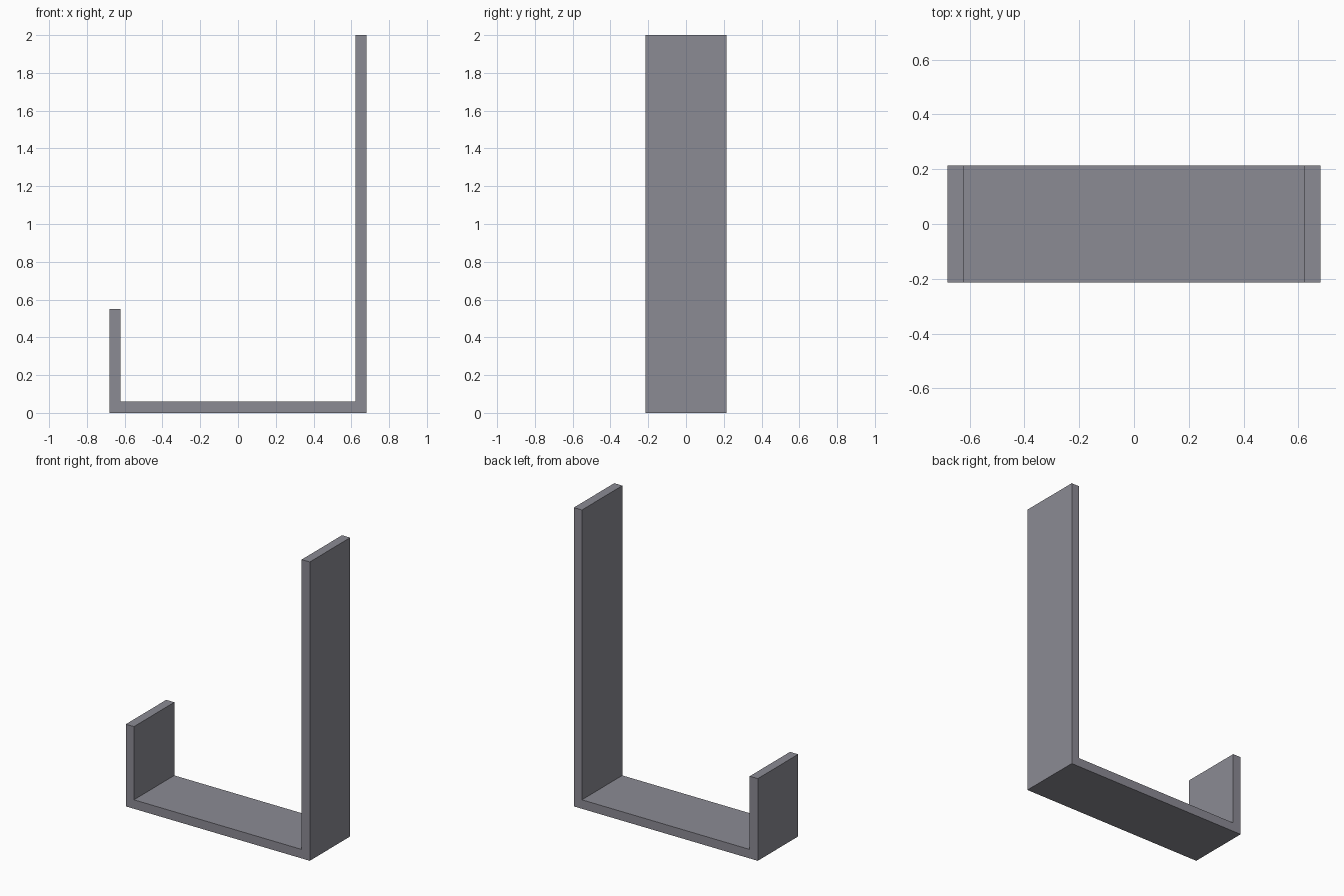
import bpy, bmesh

if "Cube" in bpy.data.objects:
    bpy.data.objects.remove(bpy.data.objects["Cube"])

# Bracket dimensions
W, D, T = 0.681, 0.2135, 0.06   # half width, half depth, thickness
SHORT, TALL = 0.55, 2.0

metal = bpy.data.materials.new("grey metal")
metal.diffuse_color = (0.26, 0.257, 0.296, 1)
metal.use_nodes = True
metal.node_tree.nodes["Principled BSDF"].inputs["Base Color"].default_value = metal.diffuse_color

# J-shaped strip profile, extruded along y
profile = [(-W, 0), (W, 0), (W, TALL), (W - T, TALL),
           (W - T, T), (-W + T, T), (-W + T, SHORT), (-W, SHORT)]
bm = bmesh.new()
face = bm.faces.new([bm.verts.new((x, -D, z)) for x, z in profile])
ext = bmesh.ops.extrude_face_region(bm, geom=[face], use_keep_orig=True)
verts = [g for g in ext["geom"] if isinstance(g, bmesh.types.BMVert)]
bmesh.ops.translate(bm, verts=verts, vec=(0, 2 * D, 0))
bmesh.ops.recalc_face_normals(bm, faces=bm.faces)

mesh = bpy.data.meshes.new("hook_bracket")
bm.to_mesh(mesh)
bm.free()
mesh.materials.append(metal)
bpy.context.collection.objects.link(bpy.data.objects.new("hook_bracket", mesh))
